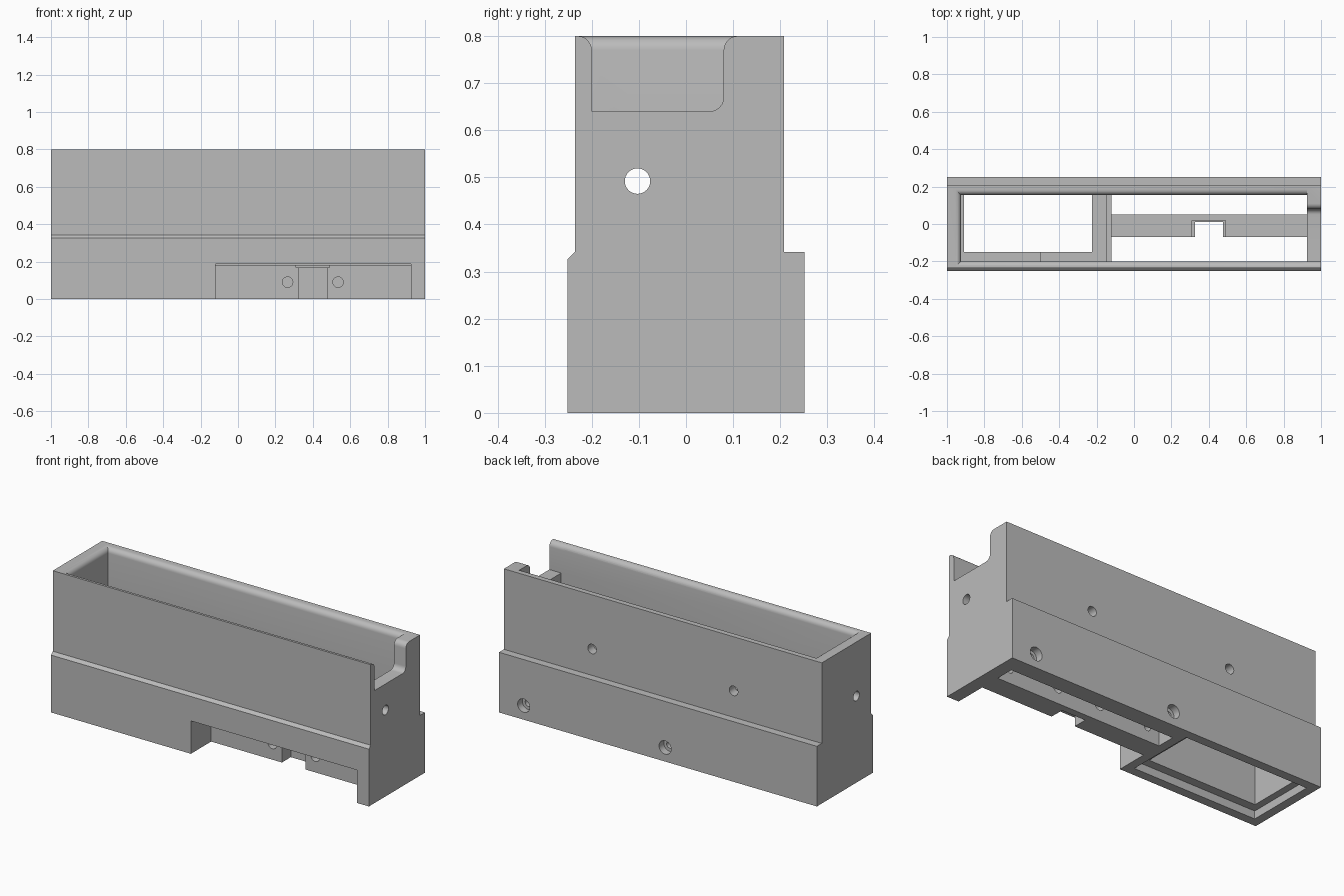
import bpy, bmesh, math
from mathutils import Matrix

old = bpy.data.objects.get("Cube")
if old:
    bpy.data.objects.remove(old, do_unlink=True)

grey = bpy.data.materials.new("plain grey")
grey.use_nodes = True
COLOUR = (0.5, 0.5, 0.5, 1)
grey.diffuse_color = COLOUR
grey.node_tree.nodes["Principled BSDF"].inputs["Base Color"].default_value = COLOUR


def make(name, rings):
    """Closed solid lofted through rings of equal point count."""
    bm = bmesh.new()
    loops = [[bm.verts.new(p) for p in ring] for ring in rings]
    n = len(loops[0])
    bm.faces.new(loops[0])
    bm.faces.new(loops[-1])
    for a, b in zip(loops, loops[1:]):
        for i in range(n):
            j = (i + 1) % n
            bm.faces.new((a[i], a[j], b[j], b[i]))
    bmesh.ops.recalc_face_normals(bm, faces=bm.faces)
    mesh = bpy.data.meshes.new(name)
    bm.to_mesh(mesh)
    bm.free()
    mesh.materials.append(grey)
    ob = bpy.data.objects.new(name, mesh)
    bpy.context.collection.objects.link(ob)
    return ob


def rect(x0, x1, y0, y1, z):
    return [(x0, y0, z), (x1, y0, z), (x1, y1, z), (x0, y1, z)]


def box(name, x, y, z):
    return make(name, [rect(*x, *y, z[0]), rect(*x, *y, z[1])])


def along_x(name, profile, x0, x1):
    return make(name, [[(x, y, z) for y, z in profile] for x in (x0, x1)])


def cylinder(axis, a, b, r, start, end, n=32):
    """Round cutter along x (a, b = y, z) or along y (a, b = x, z)."""
    rings = []
    for t in (start, end):
        ring = []
        for i in range(n):
            u = a + r * math.cos(math.tau * i / n)
            v = b + r * math.sin(math.tau * i / n)
            ring.append((t, u, v) if axis == "x" else (u, t, v))
        rings.append(ring)
    return make("hole_cutter", rings)


def cut(target, cutter):
    cutter.hide_render = True
    mod = target.modifiers.new("cut", "BOOLEAN")
    mod.operation = "DIFFERENCE"
    mod.solver = "EXACT"
    mod.object = cutter
    bpy.context.view_layer.update()
    dg = bpy.context.evaluated_depsgraph_get()
    mesh = bpy.data.meshes.new_from_object(target.evaluated_get(dg))
    target.modifiers.clear()
    target.data = mesh
    bpy.data.objects.remove(cutter, do_unlink=True)


# Main dimensions
TOP, R = 0.8, 0.03
IN_X, IN_Y = (-0.925, 0.925), (-0.2, 0.155)
SLOT_X = (-0.12, 0.925)
STEPS = [i * math.pi / 12 for i in range(7)]
FLARE = [(R * (1 - math.cos(t)), TOP - R + R * math.sin(t)) for t in STEPS]

# Stepped outer housing
housing = along_x("housing", [
    (-0.252, 0), (0.252, 0), (0.252, 0.342), (0.208, 0.342), (0.208, TOP),
    (-0.236, TOP), (-0.236, 0.342), (-0.252, 0.326)], -1, 1)

# Open cavity with a rounded rim
levels = [(0, 0.34)] + FLARE + [(R, 0.9)]
cut(housing, make("cavity_cutter", [
    rect(IN_X[0] - o, IN_X[1], IN_Y[0] - o, IN_Y[1] + o, z) for o, z in levels]))

# Left well, its bottom recess, the right slot and the front cutout
cut(housing, box("well_cutter", (-0.91, -0.225), (-0.15, 0.155), (-0.1, 0.5)))
cut(housing, box("step_cutter", (-0.5, -0.15), IN_Y, (0.31, 0.5)))
cut(housing, box("recess_cutter", (-0.95, -0.17), (-0.2, 0.2), (-0.1, 0.045)))
cut(housing, box("slot_cutter", SLOT_X, IN_Y, (-0.1, 0.5)))
cut(housing, box("front_cutter", SLOT_X, (-0.4, -0.1), (-0.1, 0.187)))

# Rounded notch in the right end wall
NOTCH_Y, NOTCH_Z, CORNER = 0.08, 0.64, 0.03
profile = [(-0.2 - R, 0.9)] + [(-0.2 - o, z) for o, z in reversed(FLARE)]
profile.append((-0.2, NOTCH_Z))
profile += [(NOTCH_Y - CORNER + CORNER * math.sin(t),
             NOTCH_Z + CORNER - CORNER * math.cos(t)) for t in STEPS]
profile += [(NOTCH_Y + o, z) for o, z in FLARE] + [(NOTCH_Y + R, 0.9)]
cut(housing, along_x("notch_cutter", profile, 0.9, 1.1))

# Cable holes in both ends, and fixing holes in the back
for x0, x1 in ((-1.1, -0.8), (0.8, 1.1)):
    cut(housing, cylinder("x", -0.103, 0.492, 0.027, x0, x1))
for x in (-0.445, 0.445):
    cut(housing, cylinder("y", x, 0.492, 0.027, 0.1, 0.3))
SCREWS = (-0.045, 0.845)
for x in SCREWS:
    cut(housing, cylinder("y", x, 0.08, 0.02, 0.1, 0.3))
    cut(housing, cylinder("y", x, 0.08, 0.038, 0.21, 0.3))

# Cross bar with a stepped notch and screw holes
bar = box("cross_bar", SLOT_X, (-0.07, 0.05), (0, 0.183))
cut(bar, box("bar_notch_cutter", (0.325, 0.475), (-0.2, 0.01), (-0.1, 0.3)))
cut(bar, box("bar_step_cutter", (0.31, 0.49), (-0.2, 0.02), (0.168, 0.3)))
for x in (0.265, 0.535):
    cut(bar, cylinder("y", x, 0.09, 0.028, -0.2, 0.2))
for x in SCREWS:
    cut(bar, cylinder("y", x, 0.08, 0.02, -0.02, 0.2))

# Smooth the rounded edges only
for ob in (housing, bar):
    bpy.ops.object.select_all(action="DESELECT")
    ob.select_set(True)
    bpy.context.view_layer.objects.active = ob
    bpy.ops.object.shade_smooth_by_angle(angle=math.radians(30))
